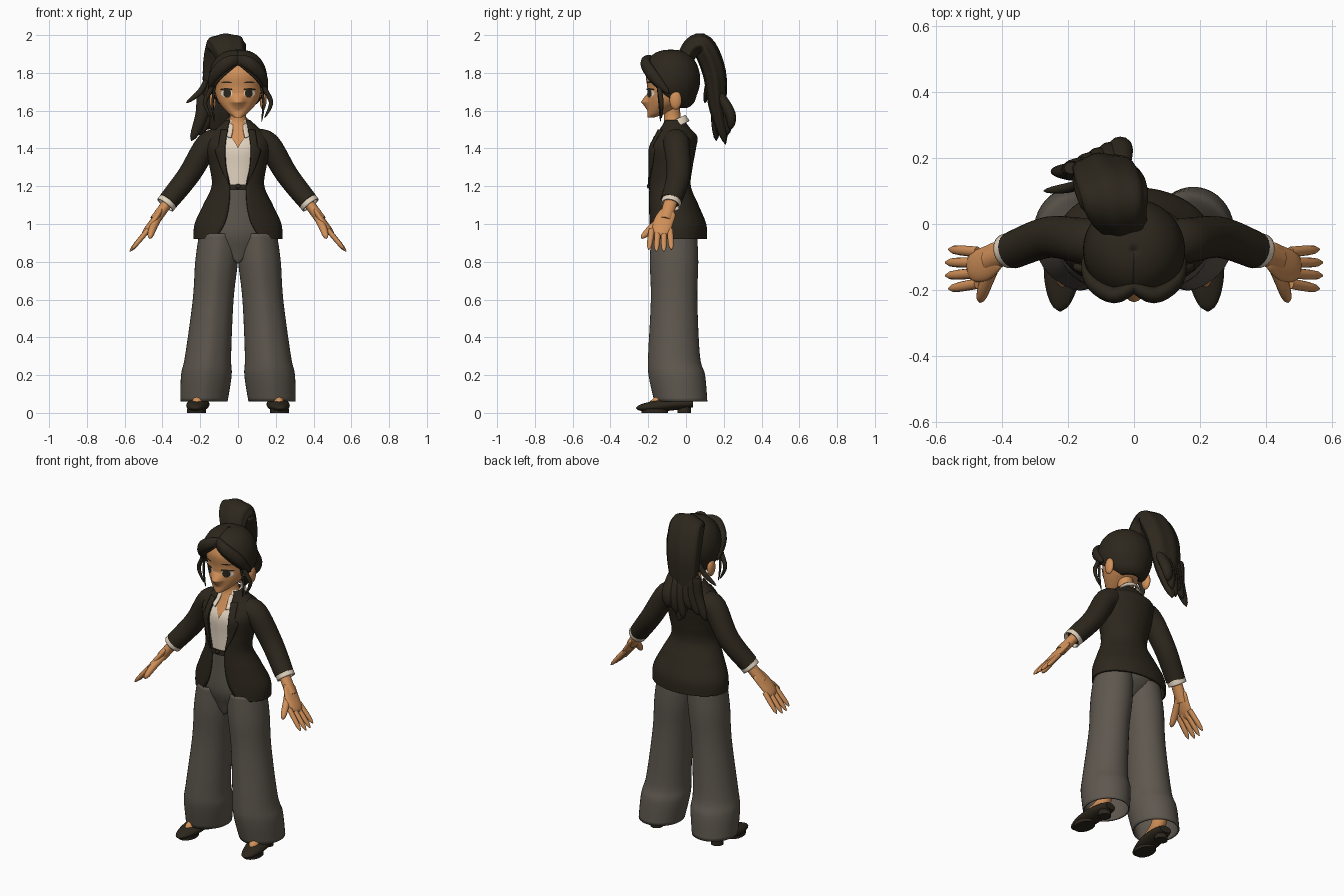
import bpy, bmesh
from math import sin, cos, pi, asin, radians
from mathutils import Vector

if "Cube" in bpy.data.objects:
    bpy.data.objects.remove(bpy.data.objects["Cube"])


def material(name, red, green, blue):
    mat = bpy.data.materials.new(name)
    mat.use_nodes = True
    mat.diffuse_color = (red, green, blue, 1)
    shader = mat.node_tree.nodes["Principled BSDF"]
    shader.inputs["Base Color"].default_value = (red, green, blue, 1)
    return mat


DARK = material("dark hair and jacket", .026, .02, .012)
GREY = material("grey trouser cloth", .112, .096, .077)
SKIN = material("warm skin", .64, .28, .1)
CREAM = material("cream shirt", .76, .65, .52)
WHITE = material("eye white", .85, .8, .7)

SIDEWAYS, DEPTHWAYS, UPWARD = Vector((1, 0, 0)), Vector((0, 1, 0)), Vector((0, 0, 1))


def finish(name, bm, mat, mirror=False, thick=0):
    mesh = bpy.data.meshes.new(name)
    bm.to_mesh(mesh)
    bm.free()
    mesh.materials.append(mat)
    mesh.polygons.foreach_set("use_smooth", [True] * len(mesh.polygons))
    mesh.set_sharp_from_angle(angle=radians(60))
    part = bpy.data.objects.new(name, mesh)
    bpy.context.collection.objects.link(part)
    if thick:
        part.modifiers.new("thickness", "SOLIDIFY").thickness = thick
    if mirror:
        part.modifiers.new("mirror", "MIRROR").use_mirror_merge = False


def spline(points, steps=5):
    """Catmull-Rom curve through tuples of any length."""
    curve = []
    last = len(points) - 1
    for i in range(last):
        before, start, end, after = (points[max(0, min(last, i + k))] for k in (-1, 0, 1, 2))
        for step in range(steps):
            t = step / steps
            curve.append(tuple(
                q + t / 2 * (r - p + t * (2 * p - 5 * q + 4 * r - s + t * (3 * q - p - 3 * r + s)))
                for p, q, r, s in zip(before, start, end, after)))
    return curve + [tuple(points[-1])]


def no_crease(z):
    return 0


def skin_rows(name, rows, mat, side=None, sides=32, closed=True, crease=no_crease, lobes=0, shear=0,
              **extra):
    """Rows hold x, y, z, half width, half depth and an optional front gap angle.
    Rings stay level unless a side vector makes them follow the path."""
    bm = bmesh.new()
    rings = []
    gapped = len(rows[0]) > 5
    for i, row in enumerate(rows):
        centre = Vector(row[:3])
        across, along = SIDEWAYS, DEPTHWAYS
        if side:
            ahead, behind = rows[min(i + 1, len(rows) - 1)], rows[max(i - 1, 0)]
            direction = (Vector(ahead[:3]) - Vector(behind[:3])).normalized()
            across = (side - direction * side.dot(direction)).normalized()
            along = direction.cross(across)
        gap = max(0, row[5]) if gapped else 0
        ring = []
        for j in range(sides + gapped):
            angle = gap + (pi - gap) * 2 * j / sides
            swell = 1 + crease(row[2]) * max(0, cos(angle)) ** 24 + lobes * cos(7 * angle + i / 10)
            point = centre + (across * sin(angle) * row[3] - along * cos(angle) * row[4]) * swell
            point.z += shear * (point.y - centre.y)
            ring.append(bm.verts.new(point))
        rings.append(ring)
    for low, high in zip(rings, rings[1:]):
        for j in range(sides):
            k = (j + 1) % len(low)
            bm.faces.new((low[j], low[k], high[k], high[j]))
    if closed and not gapped:
        bm.faces.new(rings[0][::-1])
        bm.faces.new(rings[-1])
    finish(name, bm, mat, **extra)


# Radius rules along a tube, from start to tip
def even(t):
    return 1


def rounded(t):
    return max(.05, 1 - t ** 4) ** .5


def leaf(t):
    return max(.01, sin(pi * (.15 + .85 * t))) ** .6


def tube(name, points, radius, mat, shape=even, flat=1, side=SIDEWAYS, **extra):
    path = spline(points)
    rows = []
    for i, point in enumerate(path):
        size = radius * shape(i / (len(path) - 1))
        rows.append((*point, size, size * flat))
    skin_rows(name, rows, mat, side=side, **extra)


def ball(name, place, size, mat, **extra):
    bm = bmesh.new()
    bmesh.ops.create_uvsphere(bm, u_segments=20, v_segments=12, radius=1)
    bmesh.ops.scale(bm, vec=size, verts=bm.verts)
    bmesh.ops.translate(bm, vec=place, verts=bm.verts)
    finish(name, bm, mat, **extra)


def front_y(rows, x, z):
    """Depth of the front surface of a level loft."""
    row = min(rows, key=lambda r: abs(r[2] - z))
    return row[1] - row[4] * max(0, 1 - (x / row[3]) ** 2) ** .5


def plate(name, x, z, width, height, mat, lift):
    """Thin oval plate hugging the face, on both sides."""
    bm = bmesh.new()
    rings = []
    for size in (.3, .6, 1):
        ring = []
        for k in range(20):
            px, pz = x + width * size * sin(k * pi / 10), z + height * size * cos(k * pi / 10)
            ring.append(bm.verts.new((px, front_y(head, px, pz) - lift, pz)))
        rings.append(ring)
    bm.faces.new(rings[0])
    for inner, outer in zip(rings, rings[1:]):
        for k in range(20):
            bm.faces.new((inner[k - 1], inner[k], outer[k], outer[k - 1]))
    bmesh.ops.recalc_face_normals(bm, faces=bm.faces)
    finish(name, bm, mat, mirror=True)


# Torso rule: depth follows width, the front is upright and leans back above the chest
def torso(z, width, inset=0):
    lean = max(0, z - 1.4)
    depth = .05 + .45 * width - .15 * lean
    return (0, depth - .2 + lean / 2, z, width - inset, depth - inset)


def opening(z):
    """Half width of the jacket opening: buttoned at the waist, rounded at the hem."""
    if z < 1.2:
        return .045 + 3.5 * (1.2 - z) ** 3
    return .045 + .025 * sin(pi * (z - 1.2) / .35)


# Jacket
hips = [(.92, .235), (1, .23), (1.1, .185)]
chest = [(1.2, .14), (1.3, .15), (1.4, .17), (1.46, .165), (1.5, .12), (1.55, .065)]
coat = spline([(*torso(z, w), asin(opening(z) / w)) for z, w in hips + chest], 12)
skin_rows("jacket_body", coat, DARK, sides=48, thick=.01)

# Lapels widen up to a notch, then carry on as a collar
bm = bmesh.new()
strips = []
for k in range(17):
    z = 1.21 + k / 55
    width = .28 * (z - 1.2) if z < 1.4 else .035
    edge = [opening(z) + width * j / 4 for j in range(5)]
    strips.append([bm.verts.new((x, front_y(coat, x, z) - .009, z)) for x in edge])
for low, high in zip(strips, strips[1:]):
    for j in range(4):
        bm.faces.new((low[j], low[j + 1], high[j + 1], high[j]))
finish("lapels", bm, DARK, mirror=True, thick=.008)

# Shirt with an open neck, throat, collar and belt
shirt = [(*torso(z, w, .01), max(0, z - 1.41) * 4.5) for z, w in chest]
skin_rows("shirt", spline(shirt), CREAM, sides=40)
throat = [torso(z, w, .018) for z, w in chest[1:-1]]
skin_rows("neck", spline(throat + [(0, -.07, 1.55, .046, .046), (0, -.08, 1.64, .046, .046)]), SKIN)
collar = [(0, -.082, 1.5, .095, .1, .4), (0, -.07, 1.525, .075, .08, .4), (0, -.065, 1.55, .055, .06, .5)]
skin_rows("shirt_collar", spline(collar), CREAM, shear=.45, thick=.006)
skin_rows("belt", [torso(z, .14, .005) for z in (1.18, 1.21)], DARK)
ball("jacket_button", (0, -.2, 1.2), (.014, .006, .012), DARK)

# Trousers: the seat recedes downwards so the legs meet in front of it
seat = [(.79, .06), (.85, .14), (.95, .19), (1.1, .16), (1.2, .135)]
seat_rows = [torso(z, w, .014 + max(0, .95 - z) * .3) for z, w in seat]
skin_rows("trouser_seat", spline(seat_rows), GREY)
legs = [(.06, .125), (.2, .134), (.3, .122), (.6, .108), (.8, .113), (.95, .106)]
leg_rows = [(.1 + (.95 - z) * .09, -.06 + .045 * max(0, 1 - z / .3), z, w, w + .012) for z, w in legs]
skin_rows("trouser_legs", spline(leg_rows), GREY, sides=40, closed=False, crease=lambda z: .05,
          mirror=True, thick=.008)

# Feet and shoes
tube("feet", [(.2, 0, .2), (.2, -.04, .09), (.22, -.19, .05)], .042, SKIN, rounded, mirror=True)
tube("shoes", [(.2, .035, .05), (.21, -.08, .045), (.22, -.18, .033), (.225, -.265, .025)], .06, DARK,
     leaf, flat=.55, mirror=True)
tube("shoe_heels", [(.205, -.01, 0), (.205, -.01, .045)], .036, DARK, side=None, mirror=True)
tube("shoe_soles", [(.22, -.165, 0), (.22, -.165, .02)], .05, DARK, flat=1.4, side=None, mirror=True)

# Sleeves, shirt cuffs and hands
tube("sleeves", [(.09, -.055, 1.43), (.16, -.05, 1.42), (.26, -.04, 1.26), (.37, -.08, 1.12)], .075, DARK,
     lambda t: 1 - t / 4, flat=.95, side=DEPTHWAYS, mirror=True)
tube("shirt_cuffs", [(.35, -.07, 1.145), (.385, -.082, 1.1)], .053, CREAM, side=DEPTHWAYS,
     closed=False, mirror=True, thick=.008)
tube("wrists", [(.36, -.077, 1.13), (.44, -.11, 1.02)], .035, SKIN, flat=.8, side=DEPTHWAYS, mirror=True)
tube("palms", [(.41, -.09, 1.07), (.45, -.12, 1.01), (.505, -.135, .94)], .062, SKIN,
     lambda t: rounded(t) * (.55 + .45 * t ** .5), flat=.36, side=DEPTHWAYS, mirror=True)
for k, label in enumerate(("little", "ring", "middle", "index")):
    spread = abs(k - 1.5) / 100
    base = (.475, -.085 - .032 * k, .97)
    tip = (.577 - spread, -.077 - .04 * k, .85 + spread)
    tube(label + "_fingers", [base, tip], .016, SKIN, rounded, flat=.85, side=DEPTHWAYS,
         sides=12, mirror=True)
tube("thumbs", [(.42, -.11, 1.04), (.45, -.18, .98), (.468, -.236, .925)], .021, SKIN, rounded,
     sides=14, mirror=True)

# Head: the face stays upright, the skull is centred behind it, the nose is a local crease
skull = [(1.565, .02), (1.59, .055), (1.65, .105), (1.72, .125), (1.8, .13), (1.88, .085), (1.9, .03)]
head = spline([(0, -.08 if z > 1.75 else w - .205, z, w, w) for z, w in skull], 20)
skin_rows("head", head, SKIN, sides=60, crease=lambda z: .33 * max(0, 1 - abs(z - 1.645) / .045))
ball("ears", (.133, -.055, 1.655), (.018, .032, .05), SKIN, mirror=True)
plate("eye_whites", .06, 1.692, .03, .02, WHITE, .003)
plate("irises", .057, 1.692, .021, .023, DARK, .006)
plate("upper_lashes", .062, 1.713, .034, .006, DARK, .008)
plate("eyebrows", .06, 1.75, .03, .004, DARK, .005)

# Hair cap: a ball whose front gap closes steadily towards the crown
cap = []
for k in range(3, 31):
    z = 1.765 - .158 * cos(k * pi / 30)
    size = .155 * max(.001, sin(k * pi / 30)) ** .8
    cap.append((0, -.08 + .4 * max(0, 1.68 - z), z, size, size, radians(460) * (1.85 - z)))
skin_rows("hair_cap", cap, DARK, sides=48, thick=.01)

# Swept fringe and loose locks beside the face
tube("fringe", [(-.01, -.18, 1.87), (.06, -.215, 1.85), (.13, -.17, 1.78), (.15, -.09, 1.69)], .035, DARK,
     leaf, flat=.75, side=UPWARD, mirror=True)
tube("curled_locks", [(.125, -.15, 1.77), (.145, -.14, 1.71), (.175, -.13, 1.64), (.14, -.13, 1.56)], .013,
     DARK, leaf, sides=12, mirror=True)
tube("thin_locks", [(.12, -.15, 1.74), (.135, -.14, 1.64), (.125, -.135, 1.54)], .007, DARK, leaf,
     sides=10, mirror=True)

# High ponytail, fullest halfway down, with loose ends
tube("ponytail", [(-.03, -.01, 1.86), (-.05, .03, 1.93), (-.065, .09, 1.94), (-.085, .15, 1.8),
                  (-.1, .17, 1.6), (-.1, .21, 1.42)], .108, DARK,
     lambda t: max(.01, sin(pi * (.2 + .8 * t ** 1.4))) ** .8, flat=.58, sides=42, lobes=.045)
for k in range(6):
    x, y, z = -.19 + .03 * k, .13 + .015 * k, 1.44 + .03 * (k % 3)
    tube(f"ponytail_end_{k}", [(x, .17, 1.7), (x, y + .03, 1.58), (x * 1.3, y + .03, z)], .036, DARK,
         leaf, flat=.8, sides=12)
tube("ponytail_flick", [(-.17, .12, 1.76), (-.2, .11, 1.7), (-.275, .1, 1.64)], .016, DARK, leaf, sides=12)
